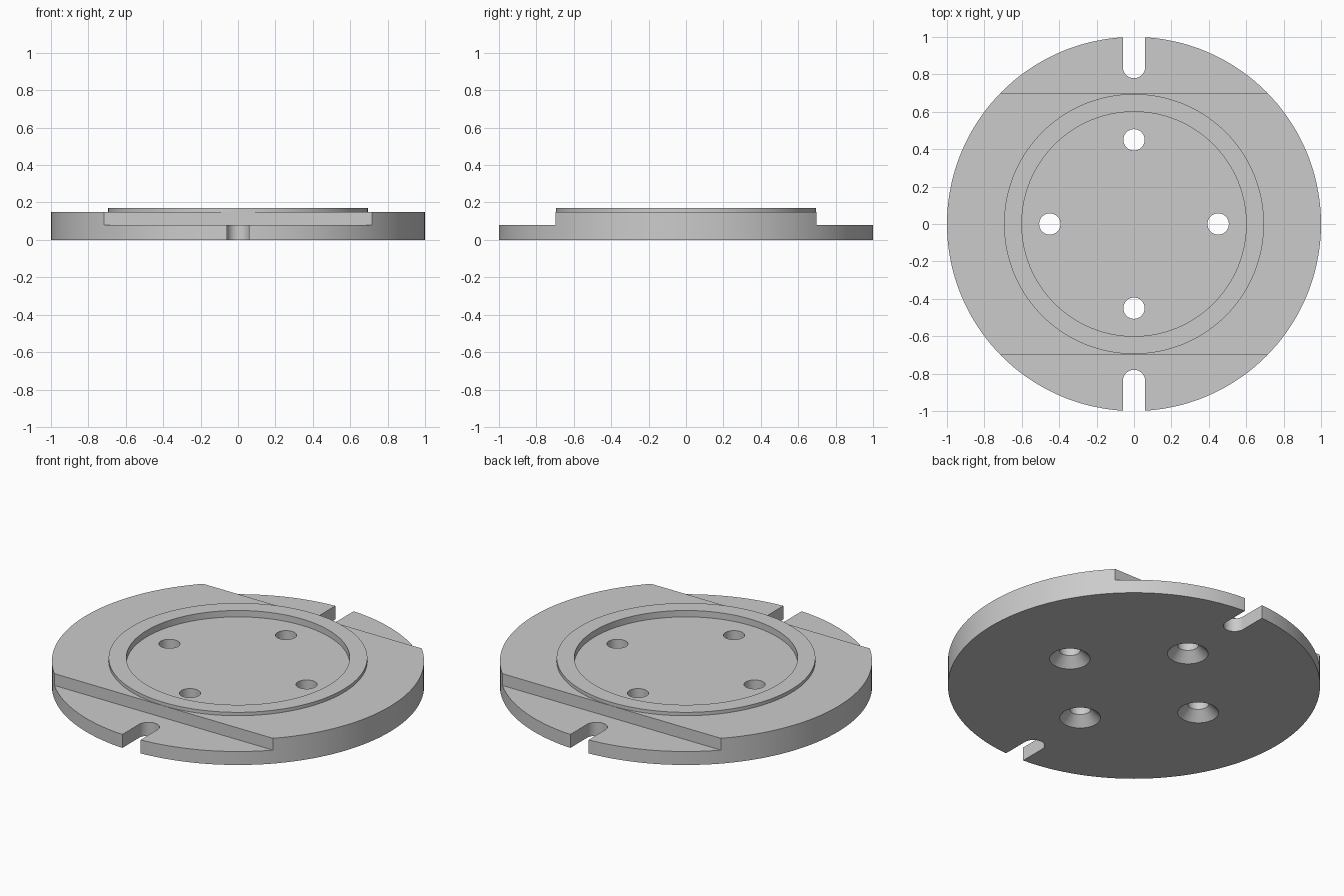
import bpy, bmesh, math
from mathutils import Vector, Matrix

cube = bpy.data.objects.get("Cube")
if cube:
    bpy.data.objects.remove(cube, do_unlink=True)

RADIUS = 1.0
STEP_Y, STEP_Z = 0.697, 0.08      # lowered ledges at front and back
SLOT_HALF, SLOT_Y = 0.06, 0.84    # slot half width and centre of its round end
HOLE_R, SINK_R, HOLE_Y = 0.057, 0.11, 0.45

grey = bpy.data.materials.new("plain grey")
grey.use_nodes = True
colour = (0.6, 0.6, 0.6, 1)
grey.diffuse_color = colour
grey.node_tree.nodes["Principled BSDF"].inputs["Base Color"].default_value = colour


def finish(name, bm):
    bmesh.ops.remove_doubles(bm, verts=bm.verts, dist=1e-5)
    bmesh.ops.recalc_face_normals(bm, faces=bm.faces)
    mesh = bpy.data.meshes.new(name)
    bm.to_mesh(mesh)
    bm.free()
    mesh.materials.append(grey)
    obj = bpy.data.objects.new(name, mesh)
    bpy.context.collection.objects.link(obj)
    return obj


def lathe(name, profile, steps, centre=(0, 0, 0)):
    """Turn a (radius, height) profile around the z axis."""
    bm = bmesh.new()
    verts = [bm.verts.new((r, 0, z)) for r, z in profile]
    edges = [bm.edges.new(pair) for pair in zip(verts, verts[1:])]
    bmesh.ops.spin(bm, geom=verts + edges, axis=(0, 0, 1), cent=(0, 0, 0),
                   angle=math.tau, steps=steps, use_duplicate=False)
    bmesh.ops.translate(bm, verts=bm.verts, vec=centre)
    return finish(name, bm)


def prism(name, outline, z0, z1):
    """Extrude a flat outline from z0 to z1."""
    bm = bmesh.new()
    face = bm.faces.new([bm.verts.new((x, y, z0)) for x, y in outline])
    out = bmesh.ops.extrude_face_region(bm, geom=[face])
    top = [g for g in out["geom"] if isinstance(g, bmesh.types.BMVert)]
    bmesh.ops.translate(bm, verts=top, vec=(0, 0, z1 - z0))
    return finish(name, bm)


# Turned disc with raised rim and shallow central recess
plate = lathe("flange_plate", [
    (0, 0), (RADIUS, 0), (RADIUS, 0.15), (0.695, 0.15), (0.695, 0.17),
    (0.6, 0.17), (0.6, 0.132), (0, 0.132)], 144)

cutters = []
for side in (1, -1):
    # Straight ledge
    cutters.append(prism("ledge_cutter", [
        (x, side * y) for x, y in
        ((-2, STEP_Y), (2, STEP_Y), (2, 2), (-2, 2))], STEP_Z, 1))
    # Open slot with a round inner end
    arc = [math.pi * (1 + i / 24) for i in range(25)]
    outline = [(SLOT_HALF * math.cos(a), side * (SLOT_Y + SLOT_HALF * math.sin(a)))
               for a in arc]
    outline += [(SLOT_HALF, side * 2), (-SLOT_HALF, side * 2)]
    cutters.append(prism("slot_cutter", outline, -1, 1))

# Four bolt holes, countersunk from below
depth = SINK_R - HOLE_R
for i in range(4):
    place = Matrix.Rotation(i * math.pi / 2, 3, "Z") @ Vector((0, HOLE_Y, 0))
    cutters.append(lathe("bolt_hole_cutter", [
        (0, -depth), (SINK_R + depth, -depth), (HOLE_R, depth),
        (HOLE_R, 1), (0, 1)], 48, place))

# Apply the cuts and drop the cutters
bpy.context.view_layer.objects.active = plate
for cutter in cutters:
    cutter.hide_render = True
    cut = plate.modifiers.new("cut", "BOOLEAN")
    cut.operation = "DIFFERENCE"
    cut.solver = "EXACT"
    cut.object = cutter
    bpy.ops.object.modifier_apply(modifier=cut.name)
    bpy.data.objects.remove(cutter, do_unlink=True)

bpy.ops.object.select_all(action="DESELECT")
plate.select_set(True)
bpy.ops.object.shade_smooth_by_angle(angle=math.radians(30))
